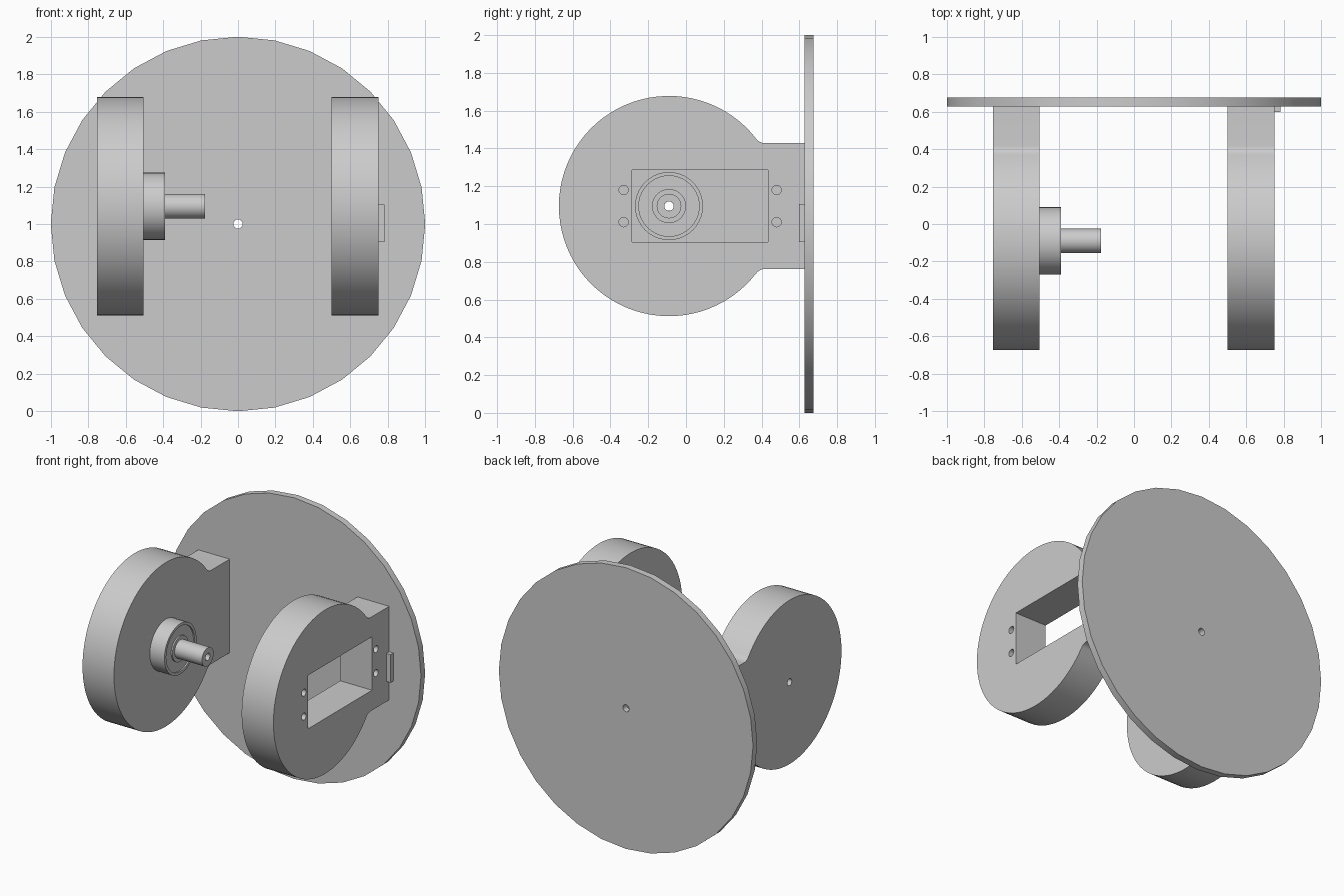
import bpy, bmesh, math
from mathutils import Matrix, Vector

cube = bpy.data.objects.get("Cube")
if cube:
    bpy.data.objects.remove(cube, do_unlink=True)

grey = bpy.data.materials.new("plain grey")
grey.use_nodes = True
colour = (0.6, 0.6, 0.6, 1)
grey.diffuse_color = colour
grey.node_tree.nodes["Principled BSDF"].inputs["Base Color"].default_value = colour

AXLE_Y, AXLE_Z = -0.09, 1.095
BACK = 0.628          # where the blocks meet the disc
BORE = 0.025

# Local frames: extrude sideways (along x) or along the depth (towards -y)
SIDEWAYS = Matrix(((0, 0, 1, 0), (1, 0, 0, 0), (0, 1, 0, 0), (0, 0, 0, 1)))
DEPTH = Matrix(((1, 0, 0, 0), (0, 0, -1, 0), (0, 1, 0, 0), (0, 0, 0, 1)))


def arc(cx, cy, r, a0, a1, n):
    return [(cx + r * math.cos(a0 + (a1 - a0) * i / n),
             cy + r * math.sin(a0 + (a1 - a0) * i / n)) for i in range(n + 1)]


def circle(cx, cy, r, n=32):
    return arc(cx, cy, r, 0, 2 * math.pi, n)[:-1]


def rect(x0, x1, y0, y1):
    return [(x0, y0), (x1, y0), (x1, y1), (x0, y1)]


def finish(name, bm):
    bmesh.ops.remove_doubles(bm, verts=bm.verts, dist=1e-5)
    bmesh.ops.recalc_face_normals(bm, faces=bm.faces)
    mesh = bpy.data.meshes.new(name)
    bm.to_mesh(mesh)
    bm.free()
    mesh.materials.clear()
    mesh.materials.append(grey)
    obj = bpy.data.objects.new(name, mesh)
    bpy.context.collection.objects.link(obj)
    bpy.ops.object.select_all(action="DESELECT")
    obj.select_set(True)
    bpy.context.view_layer.objects.active = obj
    bpy.ops.object.shade_smooth_by_angle(angle=math.radians(30))
    return obj


def prism(name, loops, start, end, frame):
    """Extrude an outline; every further loop is a hole through it."""
    curve = bpy.data.curves.new(name + " outline", "CURVE")
    curve.dimensions = "2D"
    curve.fill_mode = "BOTH"
    curve.extrude = (end - start) / 2
    for loop in loops:
        spline = curve.splines.new("POLY")
        spline.points.add(len(loop) - 1)
        for point, (x, y) in zip(spline.points, loop):
            point.co = (x, y, 0, 1)
        spline.use_cyclic_u = True
    temp = bpy.data.objects.new(name + " outline", curve)
    bpy.context.collection.objects.link(temp)
    filled = bpy.data.meshes.new_from_object(temp)
    bm = bmesh.new()
    bm.from_mesh(filled)
    bm.transform(frame @ Matrix.Translation((0, 0, (start + end) / 2)))
    bpy.data.objects.remove(temp, do_unlink=True)
    bpy.data.curves.remove(curve)
    bpy.data.meshes.remove(filled)
    return finish(name, bm)


def block_outline():
    """Round body with a filleted neck running back to the disc."""
    R, neck, f = 0.583, 0.333, 0.06
    dy = math.sqrt((R + f) ** 2 - (neck + f) ** 2)
    a = math.atan2(neck + f, dy)
    body = arc(AXLE_Y, AXLE_Z, R, a, 2 * math.pi - a, 64)
    low = arc(AXLE_Y + dy, AXLE_Z - neck - f, f, math.pi - a, math.pi / 2, 6)
    high = arc(AXLE_Y + dy, AXLE_Z + neck + f, f, -math.pi / 2, a - math.pi, 6)
    return (body + low[1:] + [(BACK, AXLE_Z - neck), (BACK, AXLE_Z + neck)]
            + high[:-1])


# Back disc with its centre hole
prism("back_disc", [circle(0, 1, 1), circle(0, 1, BORE, 16)],
      -0.675, -BACK, DEPTH)

# Shaft-side block, bored through on the axle line
prism("right_block", [block_outline(), circle(AXLE_Y, AXLE_Z, BORE, 16)],
      -0.752, -0.505, SIDEWAYS)

# Motor-side block with rectangular opening and screw holes
screws = [circle(y, z, BORE, 16) for y in (-0.33, 0.48) for z in (1.01, 1.18)]
prism("left_block", [block_outline(), rect(-0.285, 0.435, 0.905, 1.285)] + screws,
      0.5, 0.75, SIDEWAYS)

# Small tab on the outer face
prism("cable_tab", [rect(0.597, BACK, 0.905, 1.105)], 0.75, 0.782, SIDEWAYS)

# Bearing and hollow shaft turned as one profile of (position, radius)
profile = [(-0.505, BORE), (-0.505, 0.18), (-0.39, 0.18), (-0.39, 0.16),
           (-0.4, 0.16), (-0.4, 0.09), (-0.39, 0.09), (-0.39, 0.065),
           (-0.175, 0.065), (-0.175, BORE)]
bm = bmesh.new()
verts = [bm.verts.new((x, AXLE_Y, AXLE_Z + r)) for x, r in profile]
edges = [bm.edges.new((verts[i - 1], verts[i])) for i in range(len(verts))]
bmesh.ops.spin(bm, geom=verts + edges, cent=Vector((0, AXLE_Y, AXLE_Z)),
               axis=(1, 0, 0), angle=2 * math.pi, steps=40, use_duplicate=False)
finish("bearing_and_shaft", bm)
